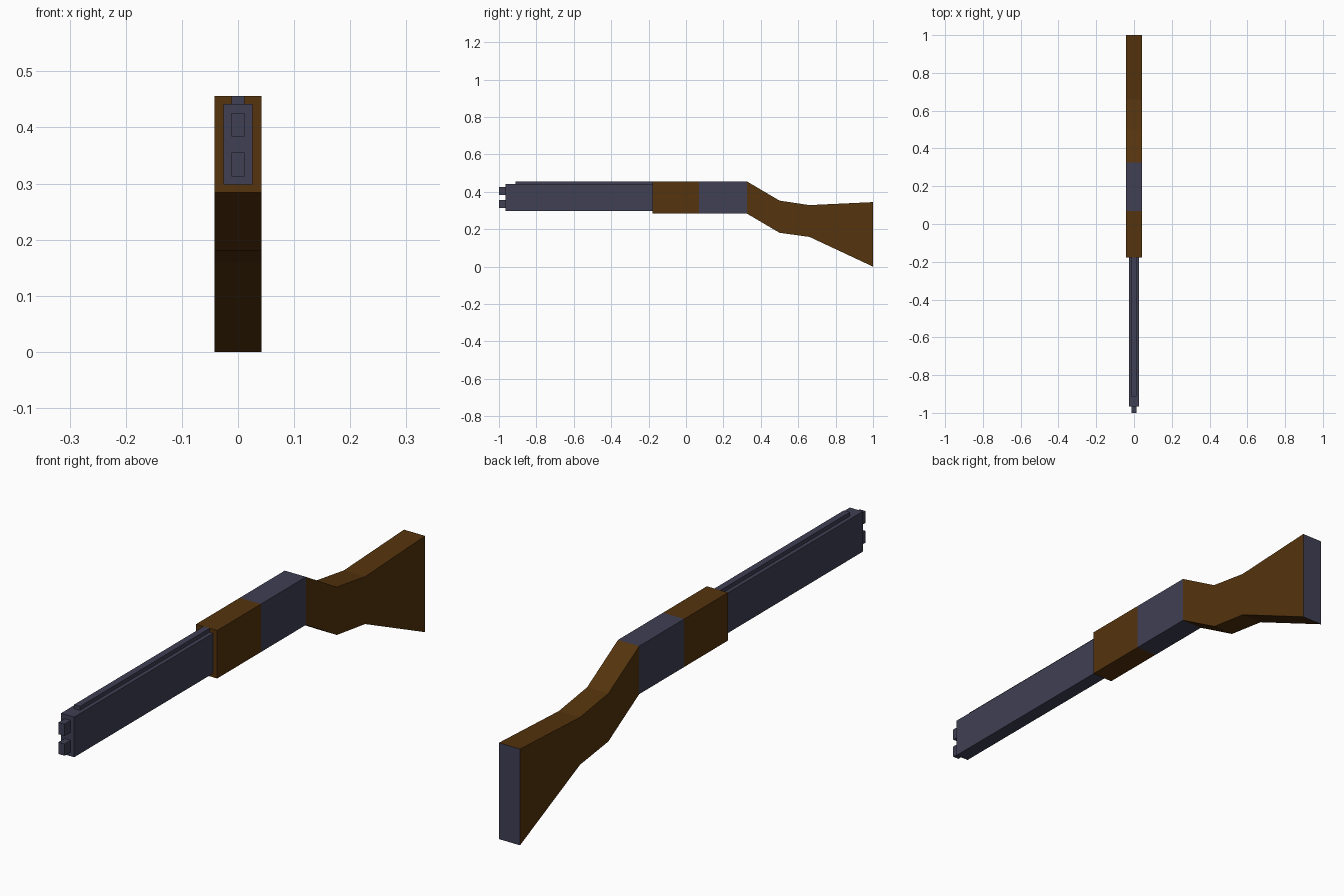
import bpy
import bmesh

cube = bpy.data.objects.get("Cube")
if cube:
    bpy.data.objects.remove(cube, do_unlink=True)


def make_material(name, color):
    mat = bpy.data.materials.new(name)
    mat.use_nodes = True
    mat.diffuse_color = color
    mat.node_tree.nodes["Principled BSDF"].inputs["Base Color"].default_value = color
    return mat


wood = make_material("brown_wood", (0.09, 0.034, 0.004, 1))
metal = make_material("slate_metal", (0.05, 0.05, 0.09, 1))


def side_profile(name, outline, half_width, *materials):
    """Extrude a (y, z) outline across x into a solid."""
    bm = bmesh.new()
    face = bm.faces.new([bm.verts.new((-half_width, y, z)) for y, z in outline])
    extruded = bmesh.ops.extrude_face_region(bm, geom=[face])["geom"]
    for v in extruded:
        if isinstance(v, bmesh.types.BMVert):
            v.co.x = half_width
    bmesh.ops.recalc_face_normals(bm, faces=bm.faces)
    mesh = bpy.data.meshes.new(name)
    bm.to_mesh(mesh)
    bm.free()
    for mat in materials:
        mesh.materials.append(mat)
    obj = bpy.data.objects.new(name, mesh)
    bpy.context.collection.objects.link(obj)
    return obj


def box(name, y0, y1, z0, z1, half_width, mat):
    outline = [(y0, z0), (y1, z0), (y1, z1), (y0, z1)]
    return side_profile(name, outline, half_width, mat)


# Body blocks
BODY, LOW, HIGH = 0.042, 0.284, 0.456
box("fore_end", -0.178, 0.07, LOW, HIGH, BODY, wood)
box("receiver", 0.07, 0.325, LOW, HIGH, BODY, metal)

# Stacked barrel block, sighting rib and muzzles
box("barrel_block", -0.965, -0.178, 0.298, 0.442, 0.026, metal)
box("sighting_rib", -0.912, -0.178, 0.442, HIGH, 0.012, metal)
for label, z in (("lower", 0.334), ("upper", 0.405)):
    box(label + "_muzzle", -1, -0.965, z - 0.021, z + 0.021, 0.012, metal)

# Stock, with a metal butt face
stock = side_profile("stock", [
    (0.325, HIGH), (0.5, 0.353), (0.66, 0.329), (1, 0.345),
    (1, 0), (0.66, 0.159), (0.5, 0.181), (0.325, LOW)], BODY, wood, metal)
for poly in stock.data.polygons:
    poly.material_index = int(poly.normal.y > 0.9 and poly.center.y > 0.99)
